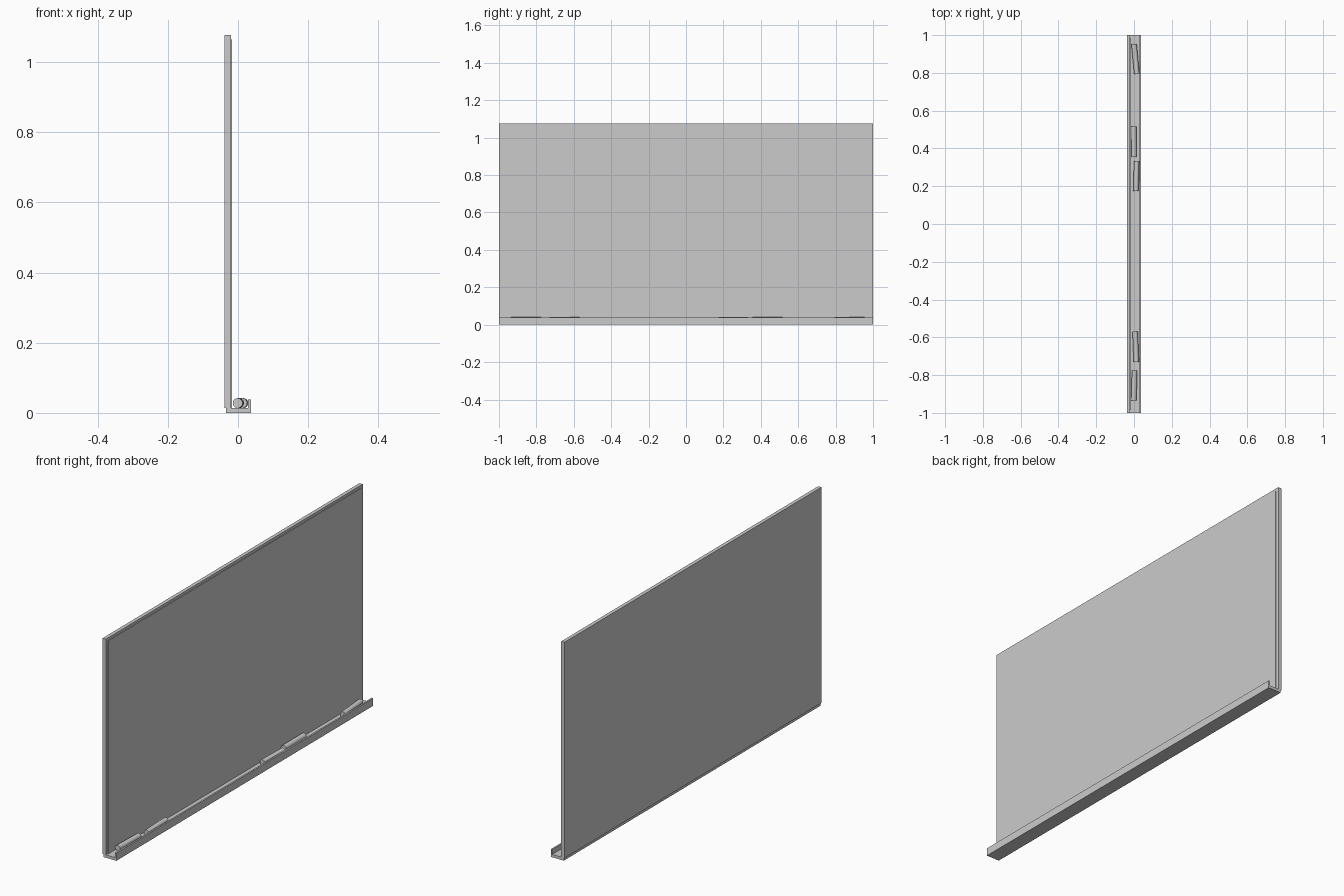
import bpy, math
from mathutils import Vector

if "Cube" in bpy.data.objects:
    bpy.data.objects.remove(bpy.data.objects["Cube"])


def box(name, x0, x1, y0, y1, z0, z1):
    bpy.ops.mesh.primitive_cube_add(
        size=1, location=((x0 + x1) / 2, (y0 + y1) / 2, (z0 + z1) / 2))
    ob = bpy.context.object
    ob.name = name
    ob.scale = (x1 - x0, y1 - y0, z1 - z0)
    bpy.ops.object.transform_apply(location=False, rotation=False, scale=True)
    return ob


def extrude_profile(name, pts, y0, y1):
    n = len(pts)
    verts = [(x, y, z) for y in (y0, y1) for x, z in pts]
    faces = [tuple(range(n)), tuple(range(2 * n - 1, n - 1, -1))]
    faces += [(i, i + n, (i + 1) % n + n, (i + 1) % n) for i in range(n)]
    me = bpy.data.meshes.new(name)
    me.from_pydata(verts, [], faces)
    me.update()
    ob = bpy.data.objects.new(name, me)
    bpy.context.collection.objects.link(ob)
    return ob


# Board backing and slightly raised writing panel
box("board_backing", -0.038, -0.02, -1, 1, 0.014, 1.077)
box("writing_panel", -0.0205, -0.017, -0.985, 0.985, 0.014, 1.064)

# Open-ended tray with front lip
extrude_profile("marker_tray", [(-0.034, 0), (0.037, 0), (0.037, 0.038),
                                (0.029, 0.038), (0.029, 0.014), (-0.034, 0.014)], -1, 1)

# Markers resting in the tray: (x start, y start, x end, y end)
R = 0.014
markers = [(-0.001, -0.935, 0.003, -0.775),
           (0.012, -0.73, 0.006, -0.57),
           (0.010, 0.175, 0.014, 0.332),
           (0.0, 0.355, -0.001, 0.515),
           (0.015, 0.795, 0.0, 0.953)]
for i, (xa, ya, xb, yb) in enumerate(markers):
    a, b = Vector((xa, ya, 0.014 + R)), Vector((xb, yb, 0.014 + R))
    d = b - a
    bpy.ops.mesh.primitive_cylinder_add(
        vertices=32, radius=R, depth=d.length, location=(a + b) / 2,
        rotation=d.to_track_quat('Z', 'Y').to_euler())
    bpy.context.object.name = f"marker_{i + 1}"
    bpy.ops.object.shade_smooth_by_angle(angle=math.radians(30))
